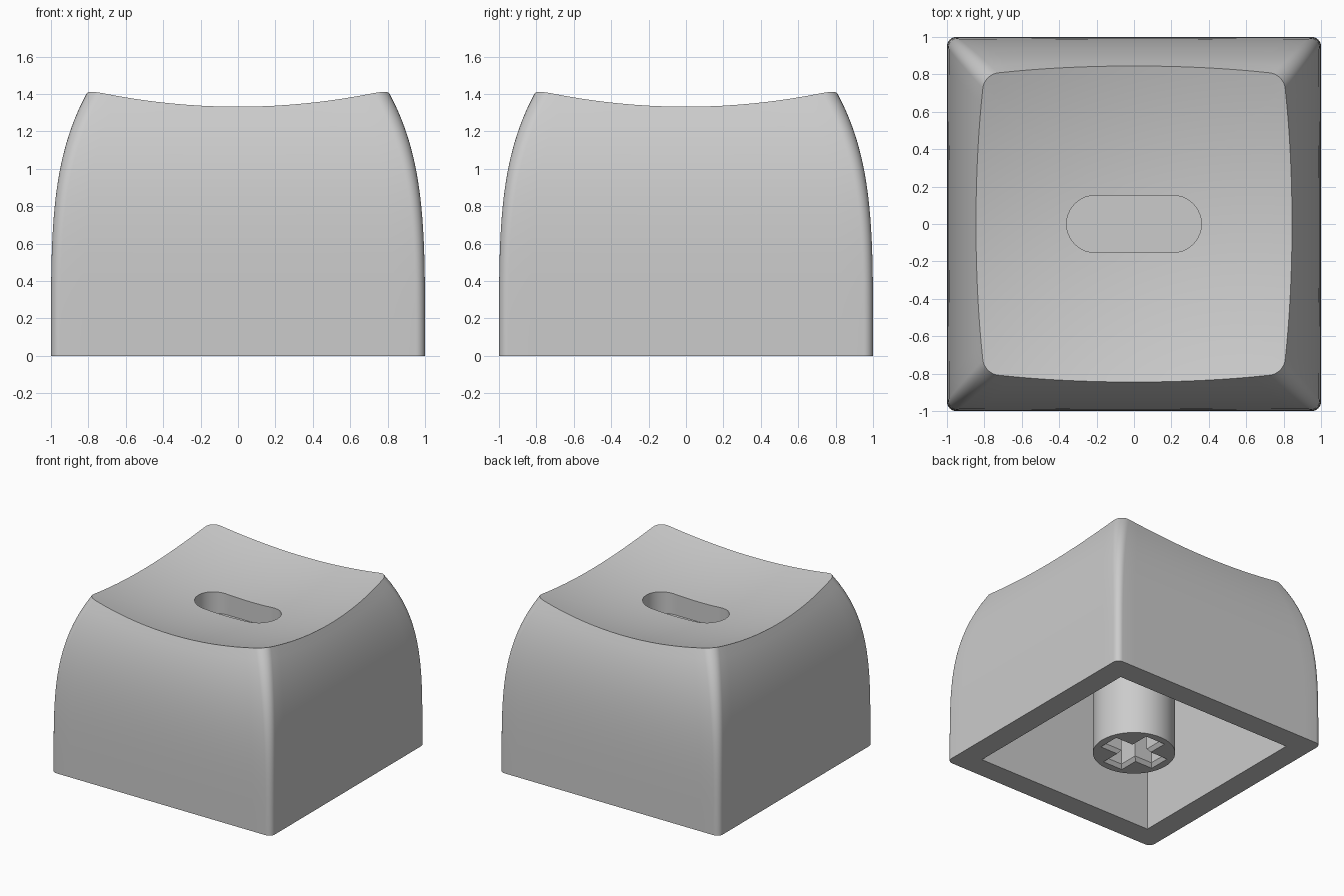
import bpy, bmesh
from math import sin, cos, pi, sqrt, hypot

cube = bpy.data.objects.get("Cube")
if cube:
    bpy.data.objects.remove(cube, do_unlink=True)

grey = bpy.data.materials.new("light_grey_plastic")
grey.use_nodes = True
colour = (0.6, 0.6, 0.6, 1)
grey.diffuse_color = colour
grey.node_tree.nodes["Principled BSDF"].inputs["Base Color"].default_value = colour

HEIGHT = 1.41       # height of the top corners
CAVITY = 0.813      # half width of the hollow
CEILING = 1.0       # top of the hollow
SLOT_FLOOR = 1.06


def finish(bm, name):
    bmesh.ops.recalc_face_normals(bm, faces=bm.faces)
    mesh = bpy.data.meshes.new(name)
    bm.to_mesh(mesh)
    bm.free()
    obj = bpy.data.objects.new(name, mesh)
    bpy.context.collection.objects.link(obj)
    mesh.materials.append(grey)
    return obj


def activate(obj):
    bpy.ops.object.select_all(action='DESELECT')
    obj.select_set(True)
    bpy.context.view_layer.objects.active = obj


def smooth(obj):
    activate(obj)
    bpy.ops.object.shade_smooth_by_angle(angle=pi / 6)


def loft(bm, rings):
    """Bridge equal rings of points; return the vertex rings."""
    rows = [[bm.verts.new(p) for p in ring] for ring in rings]
    for a, b in zip(rows, rows[1:]):
        for i in range(len(a)):
            j = (i + 1) % len(a)
            bm.faces.new((a[i], a[j], b[j], b[i]))
    return rows


def quarter_turns(pts):
    """Repeat a run of points around the four sides."""
    full = []
    for q in range(4):
        c, s = round(cos(q * pi / 2)), round(sin(q * pi / 2))
        full += [(x * c - y * s, x * s + y * c) for x, y in pts]
    return full


def rounded_square(r, side=16, corner=8):
    """Unit half-width square outline with corner radius r."""
    pts = [(1, (1 - r) * (2 * k / side - 1)) for k in range(side)]
    pts += [(1 - r + r * cos(k / corner * pi / 2),
             1 - r + r * sin(k / corner * pi / 2)) for k in range(corner)]
    return quarter_turns(pts)


def half_width(z):
    return 1 - 0.195 * (z / HEIGHT) ** 4


def dish(x, y):
    return 1.22 + 0.156 * (x * x + y * y)


def slot_point(x, y, r=0.153, c=0.208):
    """Point of the slot outline in the direction of (x, y)."""
    d = hypot(x, y)
    dx, dy = abs(x) / d, abs(y) / d
    if dy * c >= r * dx:
        k = r / dy
    else:
        k = dx * c + sqrt(r * r - (dy * c) ** 2)
    return x / d * k, y / d * k


# Cap: curved walls, dished top, slot, bottom rim and hollow in one skin
bm = bmesh.new()
outline = rounded_square(0.1)
rim = []
for u, v in outline:
    z = HEIGHT
    for _ in range(20):
        z = dish(u * half_width(z), v * half_width(z))
    rim.append((u * half_width(z), v * half_width(z), z))

hollow = []
for u, v in outline:
    m = max(abs(u), abs(v))
    hollow.append((u / m * CAVITY, v / m * CAVITY))
rings = [[(x, y, CEILING) for x, y in hollow], [(x, y, 0) for x, y in hollow]]

STEPS = 20
for n in range(STEPS):
    t = n / STEPS
    ring = []
    for (u, v), top in zip(rounded_square(0.05 + 0.05 * t ** 3), rim):
        z = t * top[2]
        ring.append((u * half_width(z), v * half_width(z), z))
    rings.append(ring)
rings.append(rim)

slot = [slot_point(x, y) for x, y, z in rim]
for n in range(1, 13):
    t = n / 12
    ring = []
    for (x, y, z), (sx, sy) in zip(rim, slot):
        px, py = x + (sx - x) * t, y + (sy - y) * t
        ring.append((px, py, dish(px, py)))
    rings.append(ring)
rings.append([(x, y, SLOT_FLOOR) for x, y in slot])

rows = loft(bm, rings)
bm.faces.new(rows[0])
bm.faces.new(rows[-1])
smooth(finish(bm, "cap_shell"))

# Stem: round post reaching from the bottom plane into the ceiling
bm = bmesh.new()
circle = [(0.31 * cos(k * pi / 32), 0.31 * sin(k * pi / 32)) for k in range(64)]
rows = loft(bm, [[(x, y, z) for x, y in circle] for z in (0, CEILING + 0.01)])
for row in rows:
    bm.faces.new(row)
stem = finish(bm, "stem")


# Cross-shaped socket with a chamfered mouth
def cross(a, b, z):
    return [(x, y, z) for x, y in quarter_turns([(a, -b), (a, b), (b, b)])]


bm = bmesh.new()
rows = loft(bm, [cross(0.25, 0.09, -0.02), cross(0.25, 0.09, 0),
                 cross(0.228, 0.068, 0.03), cross(0.228, 0.068, 0.44)])
bm.faces.new(rows[0])
bm.faces.new(rows[-1])
cutter = finish(bm, "socket_cutter")
cutter.hide_render = True

cut = stem.modifiers.new("socket", 'BOOLEAN')
cut.operation = 'DIFFERENCE'
cut.solver = 'EXACT'
cut.object = cutter
activate(stem)
bpy.ops.object.modifier_apply(modifier=cut.name)
bpy.data.objects.remove(cutter, do_unlink=True)
smooth(stem)
